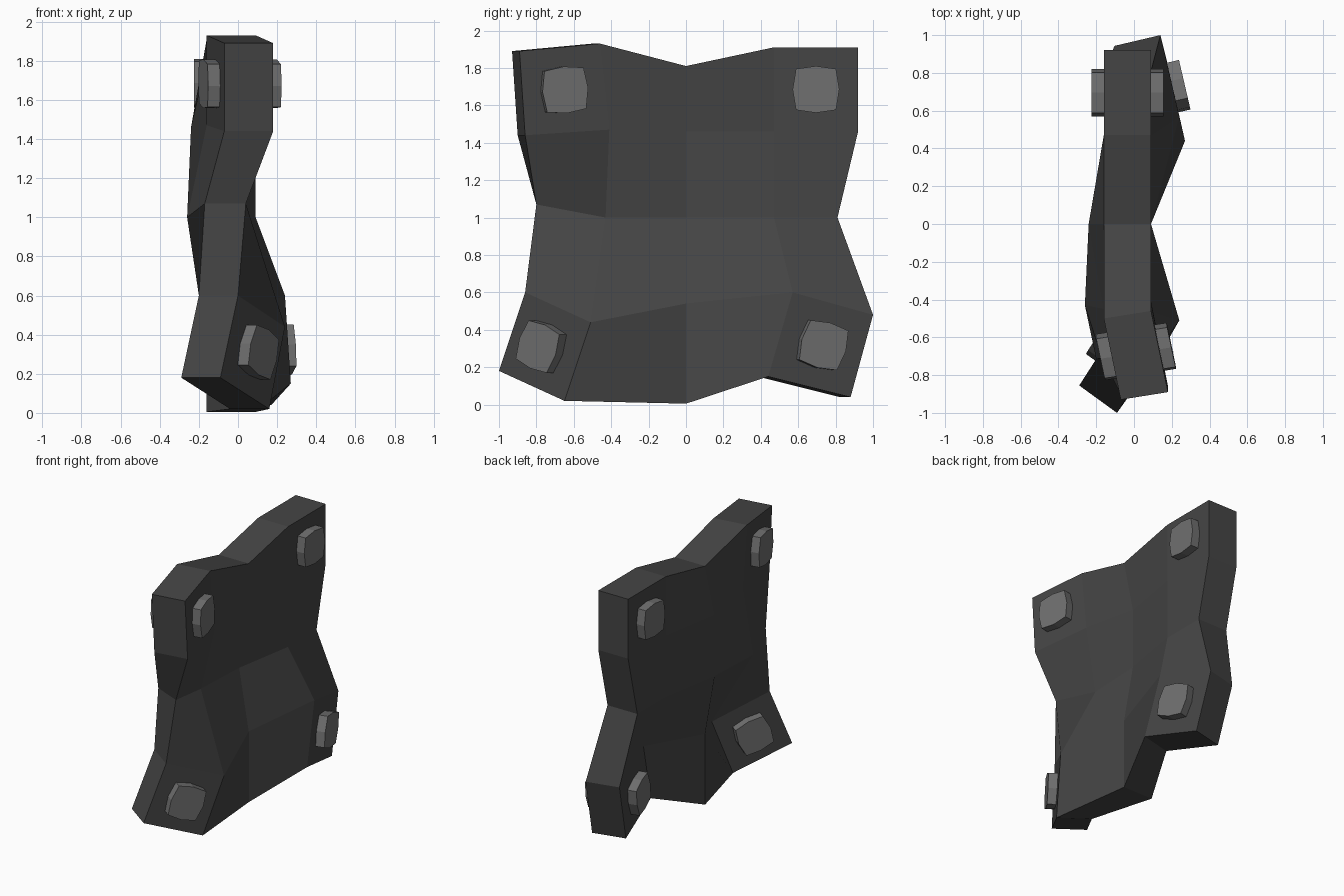
import bpy, bmesh
from mathutils import Vector as V

if "Cube" in bpy.data.objects:
    bpy.data.objects.remove(bpy.data.objects["Cube"])

def mat(name, c):
    m = bpy.data.materials.new(name)
    m.diffuse_color = (c, c, c, 1)
    m.use_nodes = True
    m.node_tree.nodes["Principled BSDF"].inputs["Base Color"].default_value = m.diffuse_color
    return m

dark = mat("dark iron", 0.06)
grey = mat("rivet grey", 0.16)

def add(name, verts, faces, material):
    me = bpy.data.meshes.new(name)
    bm = bmesh.new()
    vs = [bm.verts.new(v) for v in verts]
    for f in faces:
        bm.faces.new([vs[i] for i in f])
    bmesh.ops.recalc_face_normals(bm, faces=bm.faces)
    bm.to_mesh(me)
    bm.free()
    me.materials.append(material)
    ob = bpy.data.objects.new(name, me)
    bpy.context.collection.objects.link(ob)
    return ob

# Battered plate: 5 x 5 grid of points on its +x face, top row first
rows = [
    [(.18, -.89, 1.89), (.09, -.46, 1.93), (.09, 0, 1.81), (.09, .47, 1.91), (.09, .92, 1.91)],
    [(.18, -.86, 1.44), (.09, -.41, 1.47), (.01, 0, 1.46), (.09, .47, 1.46), (.09, .92, 1.46)],
    [(.04, -.80, 1.07), (-.01, -.43, 1.0), (.01, 0, 1.0), (.09, .47, 1.0), (.09, .81, 1.0)],
    [(0, -.86, .60), (.24, -.51, .44), (.09, 0, .54), (.24, .57, .60), (.14, 1.0, .48)],
    [(-.09, -1.0, .18), (.16, -.65, .02), (.09, 0, .005), (.27, .44, .15), (.17, .88, .04)],
]
# Thickness direction of each bent corner
flat = V((.25, 0, 0))
bend = {(0, 0): V((.25, .04, 0)), (0, 1): flat,
        (1, 0): V((.20, -.145, 0)), (1, 1): V((.243, .057, 0))}

def thick(r, c):
    if (r, c) == (2, 0):
        return V((.21, -.09, 0))
    if r == 2 or c == 2:
        return flat
    return bend[(int(r > 2), int(c > 2))]

front = [V(rows[r][c]) for r in range(5) for c in range(5)]
back = [front[r * 5 + c] - thick(r, c) for r in range(5) for c in range(5)]
faces = []
for r in range(4):
    for c in range(4):
        q = [r * 5 + c, r * 5 + c + 1, r * 5 + c + 6, r * 5 + c + 5]
        faces += [q, [i + 25 for i in reversed(q)]]
rim = list(range(5)) + [9, 14, 19, 24] + [23, 22, 21, 20] + [15, 10, 5]
for a, b in zip(rim, rim[1:] + rim[:1]):
    faces.append([a, b, b + 25, a + 25])
add("plate", front + back, faces, dark)

# Rivets: bulged-square bars through the four corners
outline = [(-.107, .11), (0, .125), (.107, .11), (.125, 0),
           (.107, -.11), (0, -.125), (-.107, -.11), (-.125, 0)]
for i, (r, c) in enumerate([(0, 0), (0, 3), (3, 0), (3, 3)]):
    tl, tr = V(rows[r][c]), V(rows[r][c + 1])
    bl, br = V(rows[r + 1][c]), V(rows[r + 1][c + 1])
    n = bend[(int(r > 2), int(c > 2))]
    side = (tr - tl).normalized()
    up = (tl - bl).normalized()
    mid = (tl + tr + bl + br) / 4 - n / 2
    half = n.normalized() * .19
    ring = [mid + side * a + up * b for a, b in outline]
    verts = [p + half for p in ring] + [p - half for p in ring]
    fs = [list(range(8)), list(range(15, 7, -1))]
    fs += [[k, (k + 1) % 8, (k + 1) % 8 + 8, k + 8] for k in range(8)]
    add("rivet_%d" % (i + 1), verts, fs, grey)
